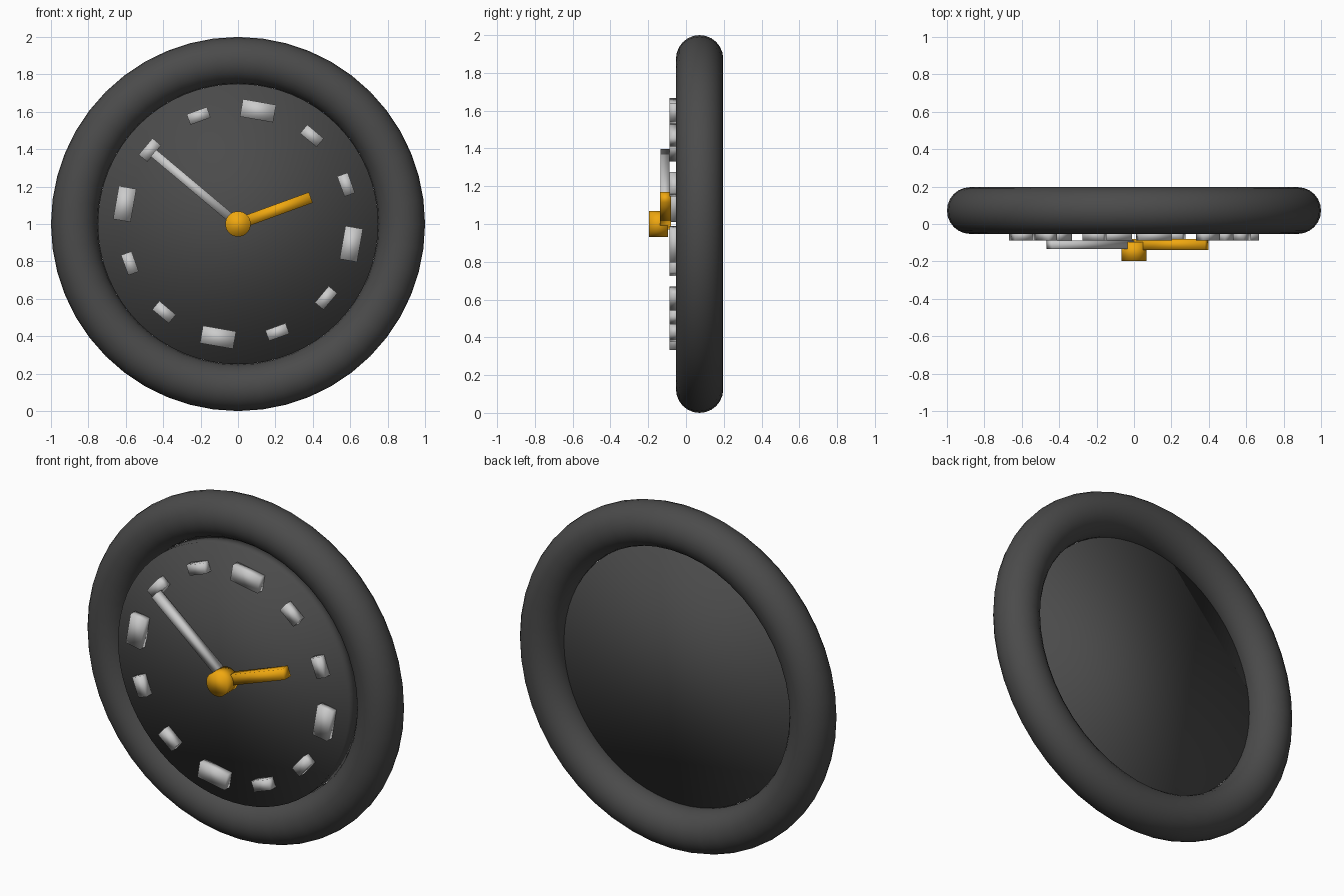
import bpy
from math import sin, cos, radians, pi

if "Cube" in bpy.data.objects:
    bpy.data.objects.remove(bpy.data.objects["Cube"])


def material(name, rgb):
    m = bpy.data.materials.new(name)
    m.diffuse_color = (*rgb, 1)
    m.use_nodes = True
    m.node_tree.nodes["Principled BSDF"].inputs["Base Color"].default_value = m.diffuse_color
    return m


DARK = material("dark_grey", (0.07, 0.07, 0.07))
ORANGE = material("orange", (0.87, 0.39, 0.005))
CENTRE_Z = 1.0


def finish(name, mat=None):
    ob = bpy.context.object
    ob.name = name
    if mat:
        ob.data.materials.append(mat)
    for p in ob.data.polygons:
        p.use_smooth = True
    return ob


def disc(name, radius, y0, y1, sides, mat):
    """Cylinder lying along y, from y0 to y1."""
    bpy.ops.mesh.primitive_cylinder_add(
        vertices=sides, radius=radius, depth=y1 - y0,
        location=(0, (y0 + y1) / 2, CENTRE_Z), rotation=(pi / 2, 0, 0))
    return finish(name, mat)


def dial_box(name, angle, radius, width, length, y0, y1, mat=None):
    """Box on the dial: angle is clockwise from the top, length is radial."""
    a = radians(angle)
    bpy.ops.mesh.primitive_cube_add(
        size=1, rotation=(0, a, 0),
        location=(radius * sin(a), (y0 + y1) / 2, CENTRE_Z + radius * cos(a)))
    bpy.context.object.scale = (width, y1 - y0, length)
    bpy.ops.object.transform_apply(location=False, rotation=False, scale=True)
    return finish(name, mat)


# rounded outer rim
bpy.ops.mesh.primitive_torus_add(
    major_radius=0.875, minor_radius=0.125, major_segments=48,
    minor_segments=24, location=(0, 0.072, CENTRE_Z), rotation=(pi / 2, 0, 0))
finish("rim", DARK)

# clock face plate
disc("face", 0.75, -0.041, 0.06, 64, DARK)

# hour markers, every third one larger; the dial is turned by 10 degrees
for i in range(12):
    w, h = (0.18, 0.095) if i % 3 == 0 else (0.115, 0.06)
    dial_box(f"hour_marker_{i}", 10 + 30 * i, 0.615, w, h, -0.087, -0.035)

# hands and centre knob
dial_box("minute_hand", -50, 0.295, 0.047, 0.59, -0.134, -0.087)
dial_box("hour_hand", 70, 0.207, 0.06, 0.414, -0.138, -0.08, ORANGE)
disc("centre_knob", 0.068, -0.197, -0.095, 32, ORANGE)
